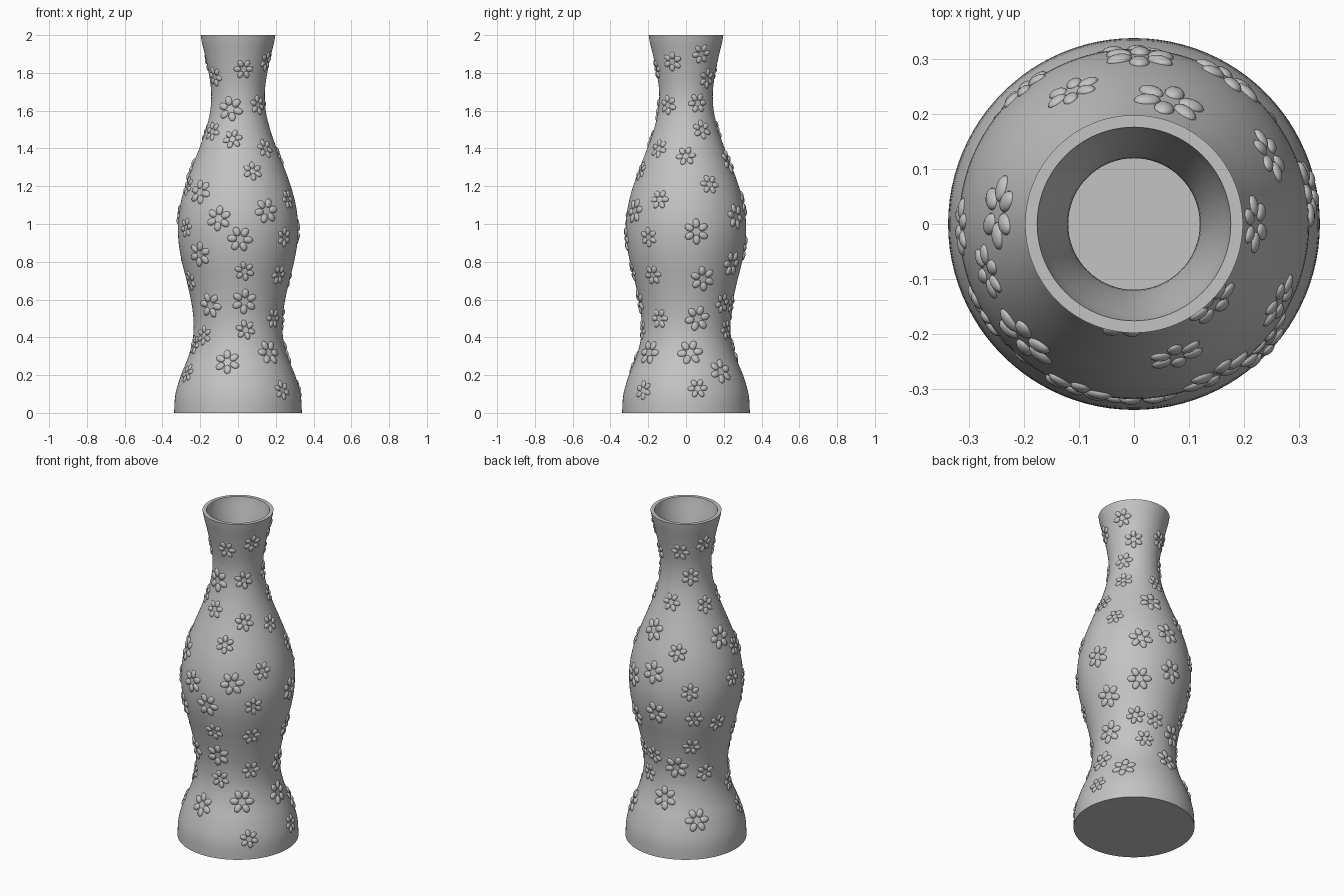
import bpy
import bmesh
import math
from mathutils import Matrix, Vector

default_cube = bpy.data.objects.get("Cube")
if default_cube:
    bpy.data.objects.remove(default_cube, do_unlink=True)

# One plain grey clay colour
clay = bpy.data.materials.new("grey_clay")
clay.use_nodes = True
colour = (0.55, 0.55, 0.55, 1)
clay.diffuse_color = colour
clay.node_tree.nodes["Principled BSDF"].inputs["Base Color"].default_value = colour

# Outer radius of the vase, evenly spaced in height from foot to rim
HEIGHT = 2.0
WALL = 0.022
FLOOR = 0.03
RADII = [0.338, 0.331, 0.302, 0.262, 0.238, 0.236, 0.250, 0.272, 0.297, 0.314, 0.318,
         0.306, 0.280, 0.244, 0.205, 0.170, 0.147, 0.142, 0.155, 0.176, 0.198]


def radius_at(z):
    """Smooth curve through the listed radii."""
    last = len(RADII) - 1
    position = min(max(z / HEIGHT, 0), 1) * last
    i = min(int(position), last - 1)
    t = position - i
    before, start, end, after = (RADII[min(max(k, 0), last)] for k in range(i - 1, i + 3))
    slope_in = (end - before) / 2
    slope_out = (after - start) / 2
    return (start + slope_in * t
            + (3 * (end - start) - 2 * slope_in - slope_out) * t ** 2
            + (2 * (start - end) + slope_in + slope_out) * t ** 3)


def slope_at(z):
    step = 0.01
    return (radius_at(z + step) - radius_at(z - step)) / (2 * step)


def finish(bm, name, angle):
    mesh = bpy.data.meshes.new(name)
    bm.to_mesh(mesh)
    bm.free()
    mesh.materials.append(clay)
    obj = bpy.data.objects.new(name, mesh)
    bpy.context.collection.objects.link(obj)
    bpy.ops.object.select_all(action="DESELECT")
    obj.select_set(True)
    bpy.context.view_layer.objects.active = obj
    bpy.ops.object.shade_smooth_by_angle(angle=math.radians(angle))
    return obj


# Vase body: hollow profile spun around the upright axis
def build_vase(rings=80, segments=96):
    heights = [HEIGHT * i / rings for i in range(rings + 1)]
    profile = [(0, 0)] + [(radius_at(z), z) for z in heights]
    inner = [FLOOR] + [z for z in heights if z > FLOOR]
    profile += [(radius_at(z) - WALL, z) for z in reversed(inner)] + [(0, FLOOR)]

    bm = bmesh.new()
    points = [bm.verts.new((r, 0, z)) for r, z in profile]
    edges = [bm.edges.new(pair) for pair in zip(points, points[1:])]
    bmesh.ops.spin(bm, geom=points + edges, cent=(0, 0, 0), axis=(0, 0, 1),
                   angle=math.tau, steps=segments, use_merge=False)
    bmesh.ops.remove_doubles(bm, verts=bm.verts, dist=0.0001)
    bmesh.ops.recalc_face_normals(bm, faces=bm.faces)
    return finish(bm, "vase_body", 35)


# Flower positions: angle around the vase in degrees, height in hundredths
LARGE_FLOWERS = [
    (175, 129), (74, 133), (226, 117), (-61, 107), (10, 96), (272, 92), (228, 84),
    (19, 71), (56, 79), (278, 59), (233, 57), (15, 50), (258, 27), (-50, 32),
    (39, 22), (254, 161), (5, 32), (88, 111), (92, 87), (112, 52), (97, 33),
    (137, 22), (251, 103), (57, 104)]
SMALL_FLOWERS = [
    (-79, 182), (-26, 186), (215, 178), (28, 190), (49, 177), (113, 181), (163, 185),
    (-42, 163), (26, 164), (136, 165), (218, 149), (261, 145), (30, 150), (96, 150),
    (163, 148), (-45, 140), (0, 136), (-72, 128), (27, 121), (115, 124), (198, 120),
    (-28, 113), (129, 102), (181, 105), (210, 98), (-39, 93), (134, 85), (161, 80),
    (277, 75), (-39, 73), (202, 70), (132, 66), (52, 58), (79, 57), (-37, 50),
    (152, 48), (280, 44), (65, 44), (220, 41), (200, 36), (206, 21), (-44, 12), (11, 13)]
PETALS = 6


def add_petal(bm, angle, height, size, direction):
    """Press one flattened oval into the wall, pointing away from the flower centre."""
    across = 0.64 * size * math.cos(direction)
    up = 0.64 * size * math.sin(direction)
    tilt = slope_at(height)
    z = height + up / math.hypot(1, tilt)
    around = angle + across / radius_at(height)
    r = radius_at(z)
    out = Vector((math.cos(around), math.sin(around), 0))
    side = Vector((-out.y, out.x, 0))
    rise = (out * slope_at(z) + Vector((0, 0, 1))).normalized()
    normal = side.cross(rise)
    along = side * math.cos(direction) + rise * math.sin(direction)
    width = normal.cross(along)
    frame = Matrix((along, width, normal)).transposed().to_4x4()
    scale = Matrix.Diagonal((0.37 * size, 0.27 * size, 0.16 * size, 1))
    place = Matrix.Translation(out * r + Vector((0, 0, z)))
    bmesh.ops.create_uvsphere(bm, u_segments=14, v_segments=8, radius=1,
                              matrix=place @ frame @ scale)


# Raised flowers: a ring of petals around an open centre
def build_flowers(name, spots, size):
    bm = bmesh.new()
    for index, (degrees, hundredths) in enumerate(spots):
        turn = math.radians(degrees)
        twist = index * 0.4
        for k in range(PETALS):
            add_petal(bm, turn, hundredths / 100, size, twist + math.tau * k / PETALS)
    return finish(bm, name, 60)


build_vase()
build_flowers("large_flowers", LARGE_FLOWERS, 0.068)
build_flowers("small_flowers", SMALL_FLOWERS, 0.053)
